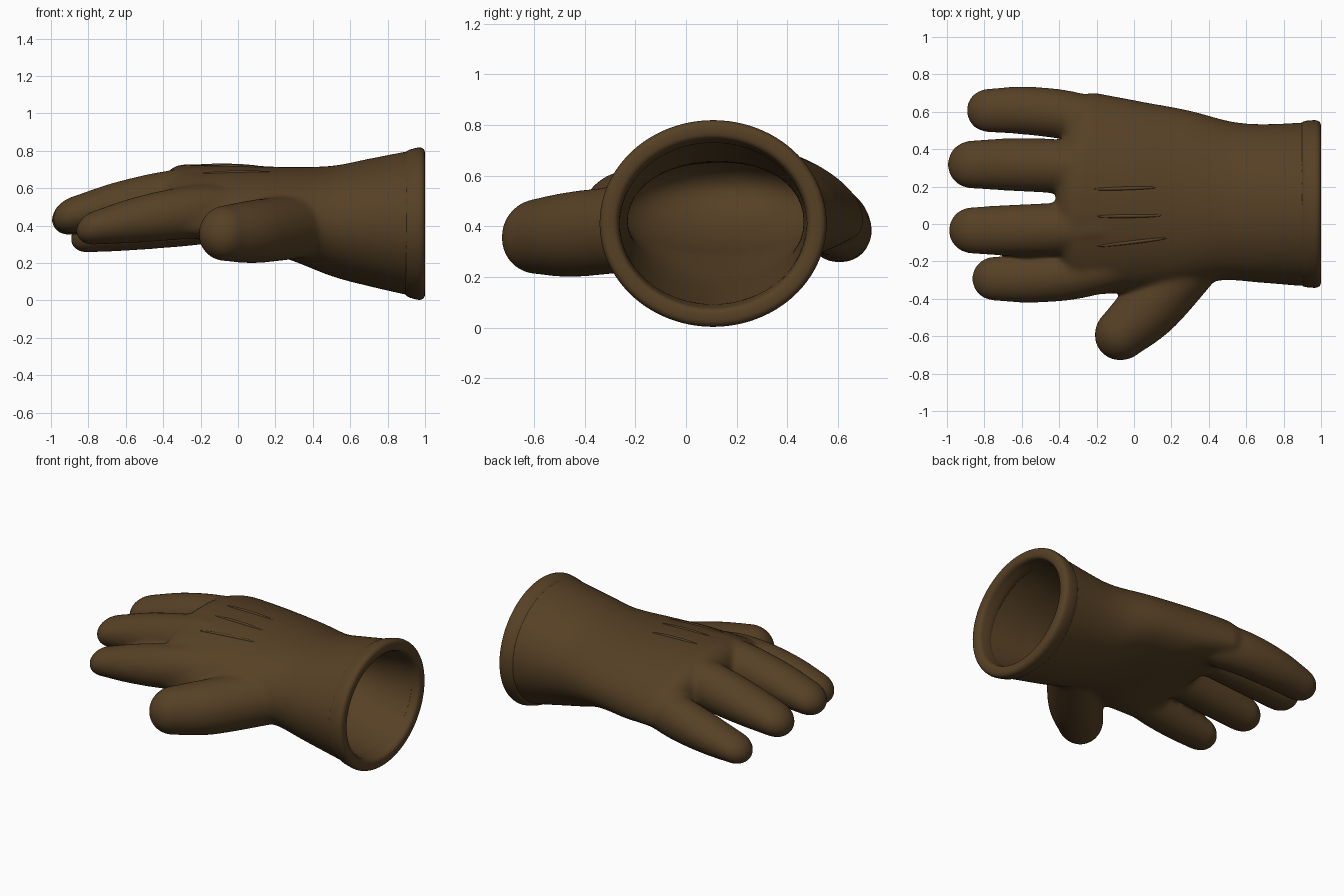
import bpy, math
from mathutils import Vector

if "Cube" in bpy.data.objects:
    bpy.data.objects.remove(bpy.data.objects["Cube"])

leather = bpy.data.materials.new("brown leather")
leather.diffuse_color = (0.094, 0.052, 0.0185, 1)
leather.use_nodes = True
leather.node_tree.nodes["Principled BSDF"].inputs["Base Color"].default_value = leather.diffuse_color


def make_object(name, verts, faces):
    me = bpy.data.meshes.new(name)
    me.from_pydata(verts, [], faces)
    me.materials.append(leather)
    ob = bpy.data.objects.new(name, me)
    bpy.context.collection.objects.link(ob)
    return ob


def grid_faces(rings, n, closed=False):
    return [(i * n + k, i * n + (k + 1) % n, (i + 1) % rings * n + (k + 1) % n, (i + 1) % rings * n + k)
            for i in range(rings if closed else rings - 1) for k in range(n)]


def power(v, e):
    return math.copysign(abs(v) ** e, v)


def catmull(rows, steps=8):
    out = []
    for i in range(len(rows) - 1):
        p = [rows[max(0, min(len(rows) - 1, i + k))] for k in (-1, 0, 1, 2)]
        for s in range(steps):
            t = s / steps
            out.append([0.5 * (2 * b + (c - a) * t + (2 * a - 5 * b + 4 * c - d) * t * t
                               + (3 * b - a - 3 * c + d) * t ** 3) for a, b, c, d in zip(*p)])
    return out + [list(rows[-1])]


def loft(rows, tip, arch=False, n=48):
    """Closed round-tipped tube; rows are (x, y, z, side radius, height radius)."""
    rows = catmull(rows)
    last = rows[-1]
    d = (Vector(last[:3]) - Vector(rows[-2][:3])).normalized()
    for k in range(1, 9):
        a = k / 8 * math.radians(86)
        c = Vector(last[:3]) + d * tip * math.sin(a)
        rows.append([*c, last[3] * math.cos(a), last[4] * math.cos(a)])
    verts = []
    for i, (x, y, z, rs, rz) in enumerate(rows):
        a, b = rows[max(0, i - 1)], rows[min(len(rows) - 1, i + 1)]
        t = Vector((b[0] - a[0], b[1] - a[1], 0)).normalized()
        ramp = max(0, min(1, (0.5 - x) / 0.9)) if arch else 0
        e = 2 / (2 + 0.5 * ramp)
        for k in range(n):
            u = power(math.cos(k * math.tau / n), e) * rs
            v = power(math.sin(k * math.tau / n), e) * rz
            verts.append(Vector((x - t.y * u, y + t.x * u, z + v - 0.15 * ramp * (u / 0.55) ** 2)))
    faces = grid_faces(len(rows), n)
    faces.append(tuple(reversed(range(n))))
    faces.append(tuple(range(len(verts) - n, len(verts))))
    return verts, faces


def finger(y0, y1, x1, z0, z1, r):
    """Finger from inside the palm, plump in the middle, drooping towards its tip."""
    rows = []
    for t, w in ((0, .72), (.28, 1.03), (.52, 1.08), (.78, 1.05), (1, .96)):
        rows.append((.05 + (x1 - .05) * t, y0 + (y1 - y0) * min(1, t * 1.6), z0 + (z1 - z0) * t ** 1.7,
                     r * w, r * w + .015 - .04 * t ** 2))
    return loft(rows, r * .97)


def bake(ob):
    dg = bpy.context.evaluated_depsgraph_get()
    me = bpy.data.meshes.new_from_object(ob.evaluated_get(dg))
    ob.modifiers.clear()
    ob.data = me


# Palm and sleeve, four fingers and thumb, merged into one skin
palm = [(.94, .105, .413, .441, .392), (.7, .11, .417, .425, .341), (.5, .123, .425, .425, .295),
        (.25, .138, .47, .475, .244), (0, .147, .5, .512, .225), (-.25, .16, .545, .545, .182)]
thumb = [(.36, -.14, .4, .16, .17), (.1, -.43, .37, .168, .17), (-.065, -.585, .36, .142, .15)]
parts = [loft(palm, .17, True), loft(thumb, .15)]
parts.append(finger(-.2, -.292, -.75, .49, .393, .123))
parts.append(finger(0, -.034, -.868, .58, .462, .13))
parts.append(finger(.27, .318, -.87, .575, .456, .134))
parts.append(finger(.48, .607, -.78, .45, .35, .122))
verts, faces = [], []
for v, f in parts:
    faces += [tuple(i + len(verts) for i in face) for face in f]
    verts += v
glove = make_object("glove_hand", verts, faces)
m = glove.modifiers.new("merge", "REMESH")
m.mode, m.voxel_size = "VOXEL", 0.012
m = glove.modifiers.new("soften", "SMOOTH")
m.factor, m.iterations = 0.5, 26
bake(glove)

# Hollow inside, a smooth tapering pocket
inner = [(x, y, z, rs - .07, rz - .062) for x, y, z, rs, rz in palm[:4]]
cutter = make_object("cavity_cutter", *loft([(1.02, .105, .41, .375, .33)] + inner, .4))
cutter.hide_render = True
m = glove.modifiers.new("hollow", "BOOLEAN")
m.operation, m.object, m.solver = "DIFFERENCE", cutter, "EXACT"
bake(glove)
bpy.data.objects.remove(cutter)

# Rolled cuff hem: rounded rectangle swept around the opening
n, rings, verts = 96, 28, []
for i in range(rings):
    a = i * math.tau / rings
    x = .944 + .056 * power(math.cos(a), .55)
    off = -.036 + .039 * power(math.sin(a), .7)
    g = min(1, (x - .888) / .08)
    for k in range(n):
        b = k * math.tau / n
        verts.append((x, .107 + (.44 + g * .006 + off) * math.cos(b),
                      .411 + (.386 + g * .02 + off) * math.sin(b)))
make_object("cuff_hem", verts, grid_faces(rings, n, True))

# Three stitched ridges on the back of the hand
ridges = []
for x0, y0, x1, y1 in [(-.22, .185, .12, .195), (-.2, .04, .15, .045), (-.2, -.12, .18, -.075)]:
    v, n, steps = [], 10, 24
    for s in range(steps + 1):
        t = s / steps
        x, y = x0 + (x1 - x0) * t, y0 + (y1 - y0) * t
        hit, loc, nor, _ = glove.ray_cast((x, y, 2), (0, 0, -1))
        z = loc.z if hit else .72
        r = .002 + .008 * max(0, math.sin(math.pi * t)) ** .5
        for k in range(n):
            a = k * math.tau / n
            v.append((x, y + r * math.cos(a), z - .002 + r * math.sin(a)))
    ridges.append((v, grid_faces(steps + 1, n)))
for i, (v, f) in enumerate(ridges):
    make_object(f"back_seam_{i + 1}", v, f)

# Consistent normals and smooth shading
for ob in list(bpy.context.collection.objects):
    bpy.ops.object.select_all(action="DESELECT")
    ob.select_set(True)
    bpy.context.view_layer.objects.active = ob
    bpy.ops.object.mode_set(mode="EDIT")
    bpy.ops.mesh.select_all(action="SELECT")
    bpy.ops.mesh.normals_make_consistent(inside=False)
    bpy.ops.object.mode_set(mode="OBJECT")
    if not ob.data.materials:
        ob.data.materials.append(leather)
    bpy.ops.object.shade_smooth_by_angle(angle=math.radians(50))
